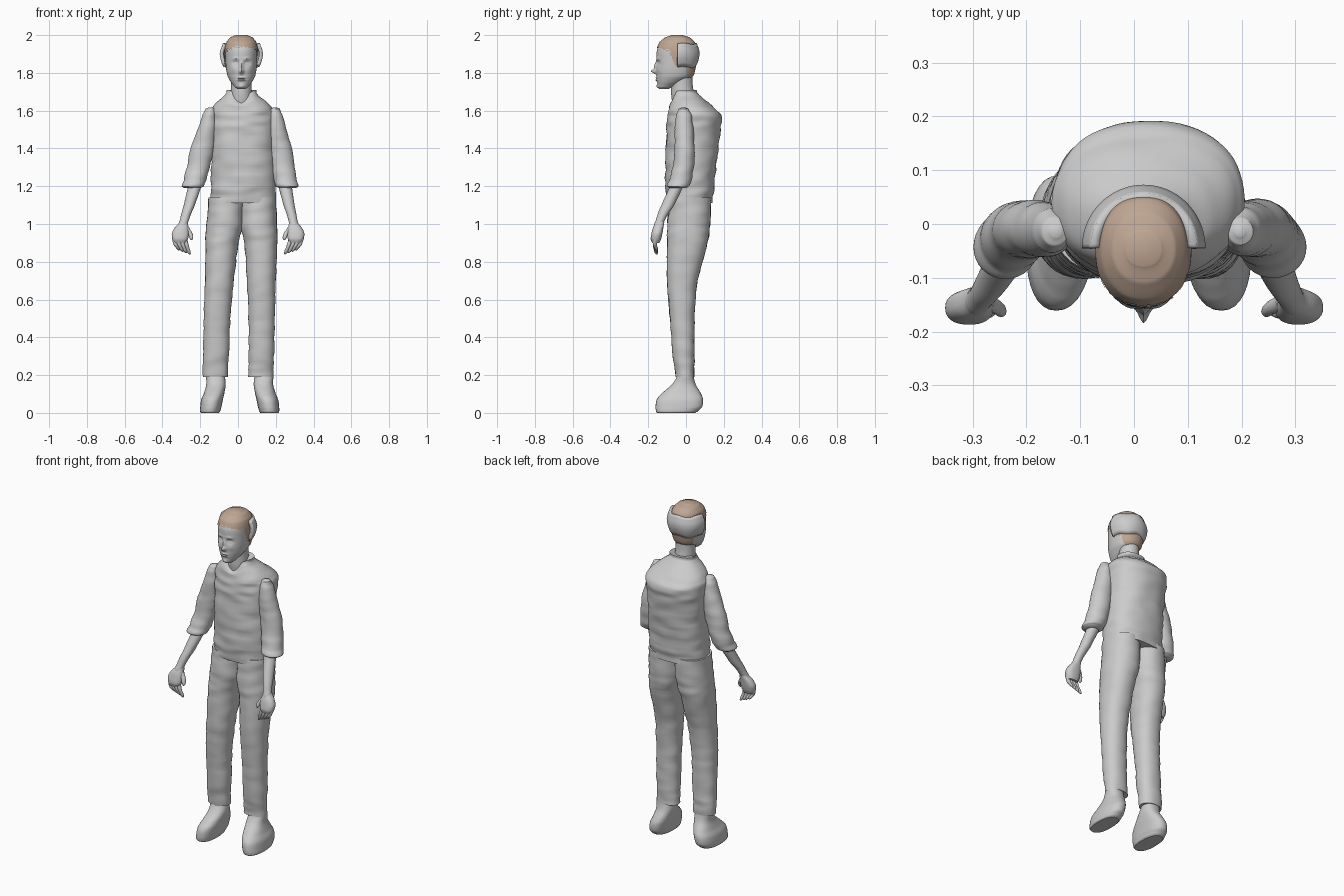
import bpy, bmesh, math, random
from mathutils import Vector, noise

random.seed(4)
cube = bpy.data.objects.get("Cube")
if cube:
    bpy.data.objects.remove(cube)

MID = 0.018  # body centre line


def material(name, colour):
    m = bpy.data.materials.new(name)
    m.use_nodes = True
    m.diffuse_color = colour
    m.node_tree.nodes["Principled BSDF"].inputs["Base Color"].default_value = colour
    return m


GREY = material("plain_grey", (0.6, 0.6, 0.6, 1))
BROWN = material("hair_brown", (0.52, 0.38, 0.29, 1))


def finish(bm, name, mat, angle=45):
    bmesh.ops.recalc_face_normals(bm, faces=bm.faces)
    mesh = bpy.data.meshes.new(name)
    bm.to_mesh(mesh)
    bm.free()
    mesh.materials.append(mat)
    ob = bpy.data.objects.new(name, mesh)
    bpy.context.collection.objects.link(ob)
    bpy.ops.object.select_all(action="DESELECT")
    ob.select_set(True)
    bpy.context.view_layer.objects.active = ob
    bpy.ops.object.shade_smooth_by_angle(angle=math.radians(angle))
    return ob


def spline(rings, steps):
    """Smoothly add rings between the given ones."""
    out = []
    for i in range(len(rings) - 1):
        p, q = rings[i], rings[i + 1]
        a, d = rings[max(i - 1, 0)], rings[min(i + 2, len(rings) - 1)]
        for s in range(steps):
            t = s / steps
            out.append([v + t * (w - v) * (3 - 2 * t) * t + t * (1 - t) *
                        ((1 - t) * (w - u) - t * (x - v)) / 2
                        for u, v, w, x in zip(a, p, q, d)])
            # heights stay evenly spaced
            out[-1][0] = p[0] + t * (q[0] - p[0])
            out[-1][1:] = [0.5 * (2 * v + (w - u) * t + (2 * u - 5 * v + 4 * w - x) * t * t
                                  + (3 * v - u - 3 * w + x) * t ** 3)
                           for u, v, w, x in zip(a[1:], p[1:], q[1:], d[1:])]
    return out + [list(rings[-1])]


def loft(name, rings, mat=GREY, sides=32, steps=4, power=2, shape=None, keep=None):
    """Rings are (z, x low, x high, y low, y high)."""
    bm = bmesh.new()
    loops = []
    for z, x0, x1, y0, y1 in spline(rings, steps):
        loop = []
        for k in range(sides):
            a = math.tau * k / sides
            c, s = math.cos(a), math.sin(a)
            cx = math.copysign(abs(c) ** (2 / power), c)
            sy = math.copysign(abs(s) ** (2 / power), s)
            co = Vector(((x0 + x1 + (x1 - x0) * cx) / 2, (y0 + y1 + (y1 - y0) * sy) / 2, z))
            if shape:
                co = shape(co, Vector((c, s, 0)))
            loop.append(bm.verts.new(co))
        loops.append(loop)
    for lo, hi in zip(loops, loops[1:]):
        for k in range(sides):
            n = (k + 1) % sides
            bm.faces.new((lo[k], lo[n], hi[n], hi[k]))
    bm.faces.new(loops[0][::-1])
    bm.faces.new(loops[-1])
    if keep:
        gone = [f for f in bm.faces if not keep(f.calc_center_median())]
        bmesh.ops.delete(bm, geom=gone, context="FACES")
    return finish(bm, name, mat)


def other_side(rings, low, slope):
    """Mirror rings to the left, with the pose's sideways lean."""
    return [(z, 0.03 - x1 + low + slope * z, 0.03 - x0 + low + slope * z, y0, y1)
            for z, x0, x1, y0, y1 in rings]


def pair(name, rings, low, slope, **options):
    loft("right_" + name, rings, **options)
    loft("left_" + name, other_side(rings, low, slope), **options)


def wrinkles(co, out, size=0.008):
    return co + out * size * noise.noise(Vector((co.x * 9, co.y * 9, co.z * 26)))


def soft_folds(co, out):
    return wrinkles(co, out, 0.005)


def vest(co, out):
    # cloth folds and a neckline that dips at the front
    front = min(1, max(0, -out.y * 1.5 - 0.5)) * max(0, 1 - abs(co.x - MID) / 0.07)
    co = wrinkles(co, out)
    co.z -= max(0, co.z - 1.62) * 0.6 * front
    return co


# Clothing
loft("vest", [(1.11, -.145, .2, -.1, .14), (1.2, -.145, .2, -.108, .15),
              (1.35, -.142, .2, -.11, .165), (1.5, -.146, .2, -.103, .18),
              (1.57, -.15, .203, -.1, .188), (1.6, -.145, .195, -.095, .165),
              (1.65, -.105, .145, -.083, .11), (1.69, -.068, .1, -.07, .062),
              (1.71, -.062, .094, -.06, .055)],
     sides=64, steps=7, power=2.3, shape=vest)

pair("trouser_leg", [(.19, -.188, -.055, -.055, .045), (.3, -.186, -.05, -.07, .045),
                     (.5, -.181, -.04, -.085, .045), (.7, -.175, -.022, -.1, .063),
                     (.9, -.173, .002, -.1, .113), (1, -.166, .028, -.098, .128),
                     (1.14, -.155, .03, -.088, .133)],
     -.04, .05, steps=8, power=2.2, shape=soft_folds)

pair("sleeve", [(1.19, -.285, -.2, -.085, .0), (1.2, -.298, -.182, -.1, .017),
                (1.23, -.288, -.168, -.09, .03), (1.3, -.272, -.15, -.07, .042),
                (1.4, -.25, -.125, -.062, .045), (1.5, -.215, -.115, -.06, .04),
                (1.58, -.187, -.115, -.053, .028), (1.61, -.172, -.122, -.04, .012),
                (1.617, -.155, -.135, -.025, -.005)],
     -.1, .075, steps=6, shape=soft_folds)

# Feet
pair("shoe", [(0, -.195, -.1, -.153, .05), (.006, -.2, -.095, -.158, .06),
              (.03, -.2, -.088, -.161, .085), (.07, -.195, -.08, -.155, .09),
              (.1, -.182, -.073, -.13, .08), (.15, -.168, -.065, -.075, .052),
              (.2, -.17, -.07, -.045, .04)],
     -.012, 0, steps=5, power=2.3)

# Forearms and hands
pair("forearm", [(.98, -.32, -.27, -.172, -.122), (1.02, -.308, -.26, -.16, -.112),
                 (1.1, -.287, -.228, -.13, -.062), (1.22, -.262, -.19, -.08, -.01)],
     -.1, .075)
pair("palm", [(.9, -.34, -.275, -.18, -.14), (.92, -.348, -.265, -.187, -.132),
              (.95, -.35, -.26, -.183, -.125), (.98, -.335, -.262, -.175, -.12),
              (1.01, -.31, -.265, -.162, -.115)],
     -.1, .075, power=2.4)


def finger(name, points):
    pair(name, [(z, x - r, x + r, y - r, y + r) for z, x, y, r in points],
         -.1, .075, sides=12)


for i, label in enumerate(("little", "ring", "middle", "index")):
    x = -.338 + i * .019
    tip = .868 - .007 * i
    finger(label + "_finger", [(tip - .008, x + .025, -.155, .003), (tip, x + .022, -.157, .009),
                               (.89, x + .008, -.165, .011), (.93, x, -.16, .012)])
finger("thumb", [(.915, -.247, -.165, .004), (.925, -.247, -.163, .01),
                 (.95, -.254, -.155, .013), (.985, -.275, -.145, .015)])

# Neck and head
loft("neck", [(1.62, -.05, .085, -.07, .055), (1.68, -.04, .075, -.078, .045),
              (1.74, -.036, .071, -.078, .035), (1.82, -.036, .071, -.08, .035)])

# Facial relief: sideways offset, height, width, tallness, depth
FEATURES = [(0, 1.808, .011, .012, -.026), (0, 1.835, .009, .022, -.012),
            (0, 1.762, .022, .005, -.008), (0, 1.774, .02, .004, -.007),
            (0, 1.768, .024, .002, .005), (0, 1.728, .018, .012, -.008)]
for side in (-1, 1):
    FEATURES += [(side * .031, 1.852, .016, .011, .014), (side * .031, 1.85, .009, .005, -.009),
                 (side * .03, 1.876, .018, .006, -.005), (side * .04, 1.815, .016, .015, -.004)]


def face(co, out):
    front = max(0, -out.y)
    for x, z, w, h, d in FEATURES:
        dx, dz = (co.x - MID - x) / w, (co.z - z) / h
        co.y += d * front * math.exp(-dx * dx - dz * dz)
    return co


HEAD = [(1.715, -.005, .042, -.14, -.09), (1.725, -.018, .054, -.147, -.07),
        (1.75, -.037, .073, -.152, -.02), (1.78, -.054, .09, -.156, .03),
        (1.82, -.063, .098, -.157, .045), (1.87, -.066, .101, -.156, .052),
        (1.92, -.066, .101, -.154, .053), (1.955, -.056, .092, -.138, .042),
        (1.98, -.036, .072, -.107, .015), (1.992, -.01, .046, -.075, -.02)]
loft("head", HEAD, sides=96, steps=9, power=2.15, shape=face)


# Hair follows the skull and is trimmed along a ragged hairline
def below_fringe(co):
    if co.y < -.09:
        line = 1.942 - .3 * abs(co.x - MID)
    elif co.y < -.055:
        line = 1.92 - (co.y + .09) * 2.6
    elif co.y < .005:
        line = 1.83
    else:
        line = 1.77
    return co.z > line + random.uniform(-.008, .008)


GROW = .005
hair_rings = [(z + (.008 if z > 1.95 else 0), a - GROW, b + GROW, c - GROW * .6, d + GROW)
              for z, a, b, c, d in HEAD]
loft("hair", hair_rings, BROWN, sides=96, steps=8, power=2.15, keep=below_fringe)

# Cloth band around the back of the head, open at the front
bm = bmesh.new()
profile = [(1.83, .094), (1.85, .104), (1.875, .111), (1.9, .115),
           (1.925, .11), (1.94, .103), (1.955, .099)]
rows = []
for k in range(41):
    a = math.pi * k / 40
    rows.append([bm.verts.new((MID + r * math.cos(a), -.045 + (r + .003) * math.sin(a),
                               z + .004 * math.sin(5 * a))) for z, r in profile])
for lo, hi in zip(rows, rows[1:]):
    for j in range(len(profile) - 1):
        bm.faces.new((lo[j], hi[j], hi[j + 1], lo[j + 1]))
band = finish(bm, "head_band", GREY)
thick = band.modifiers.new("thickness", "SOLIDIFY")
thick.thickness = .02
thick.offset = -1
